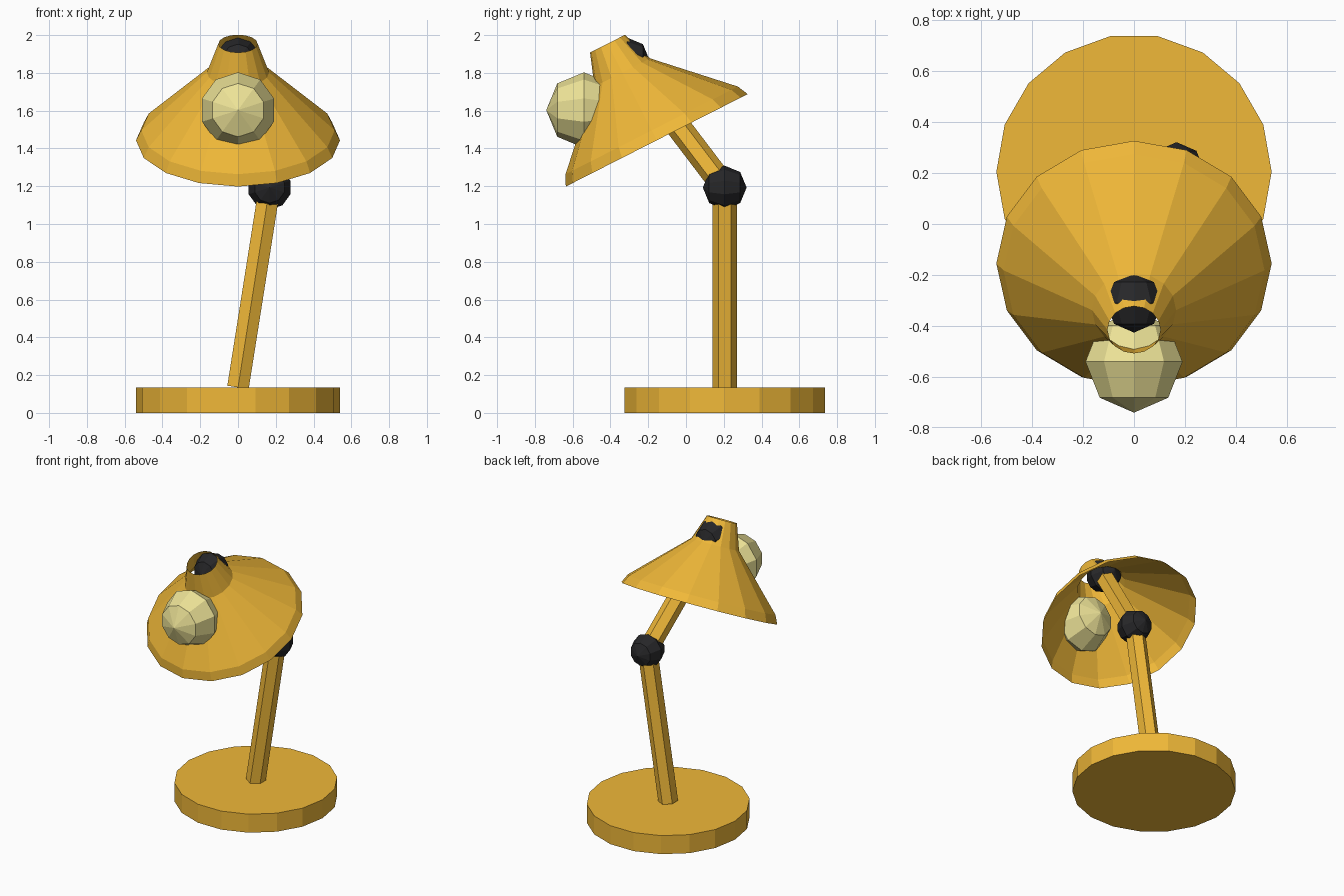
import bpy, bmesh, math
from mathutils import Vector, Matrix

if "Cube" in bpy.data.objects:
    bpy.data.objects.remove(bpy.data.objects["Cube"])


def material(name, rgb):
    m = bpy.data.materials.new(name)
    m.diffuse_color = (*rgb, 1)
    m.use_nodes = True
    m.node_tree.nodes["Principled BSDF"].inputs["Base Color"].default_value = m.diffuse_color
    return m


YELLOW = material("yellow_paint", (0.87, 0.48, 0.04))
BLACK = material("black_rubber", (0.02, 0.02, 0.022))
GLASS = material("warm_glass", (0.85, 0.77, 0.31))


def add_object(name, bm, mat):
    mesh = bpy.data.meshes.new(name)
    bm.to_mesh(mesh)
    bm.free()
    mesh.materials.append(mat)
    obj = bpy.data.objects.new(name, mesh)
    bpy.context.collection.objects.link(obj)
    return obj


def frame(origin, direction, u):
    """Matrix with local x along u and local z along direction."""
    w = Vector(direction).normalized()
    u = Vector(u).normalized()
    v = w.cross(u)
    m = Matrix((u, v, w)).transposed().to_4x4()
    m.translation = Vector(origin)
    return m


def lathe(name, profile, sides, matrix, mat, capped=True):
    """Faceted turned shape from (radius, height) points, bottom to top."""
    bm = bmesh.new()
    rings = []
    for r, h in profile:
        angles = [2 * math.pi * i / sides for i in range(sides)]
        rings.append([bm.verts.new(matrix @ Vector((r * math.cos(a), r * math.sin(a), h)))
                      for a in angles])
    for low, high in zip(rings, rings[1:]):
        for i in range(sides):
            j = (i + 1) % sides
            bm.faces.new((low[i], low[j], high[j], high[i]))
    if capped:
        bm.faces.new(rings[0][::-1])
        bm.faces.new(rings[-1])
    return add_object(name, bm, mat)


def arm(name, a, b):
    d = Vector(b) - Vector(a)
    u = Vector((1, 0, 0)).cross(d)
    lathe(name, [(0.066, 0), (0.066, d.length)], 6, frame(a, d, u), YELLOW)


def ball(name, centre, radius, mat):
    bm = bmesh.new()
    m = Matrix.Translation(centre) @ Matrix.Rotation(math.pi / 2, 4, 'X')
    bmesh.ops.create_uvsphere(bm, u_segments=10, v_segments=4, radius=radius, matrix=m)
    add_object(name, bm, mat)


FOOT = (0, 0.205, 0.135)
ELBOW = (0.167, 0.205, 1.193)
HEAD = (0, -0.31, 1.87)

# Round base
lathe("base", [(0.54, 0), (0.54, 0.135)], 18,
      Matrix.Translation((0, 0.205, 0)), YELLOW)

# Two hexagonal arms with ball joints
arm("lower_arm", FOOT, ELBOW)
arm("upper_arm", ELBOW, HEAD)
ball("elbow_joint", ELBOW, 0.116, BLACK)
ball("head_joint", HEAD, 0.116, BLACK)

# Tilted open shade: lip, cone, neck
shade_frame = frame((0, -0.155, 1.443), (0, -0.453, 0.891), (1, 0, 0))
lathe("shade", [(0.54, 0), (0.512, 0.059), (0.165, 0.403), (0.104, 0.574)], 16,
      shade_frame, YELLOW, capped=False)

# Bulb, pushing through the front of the shade
ball("bulb", (0, -0.54, 1.603), 0.2, GLASS)
